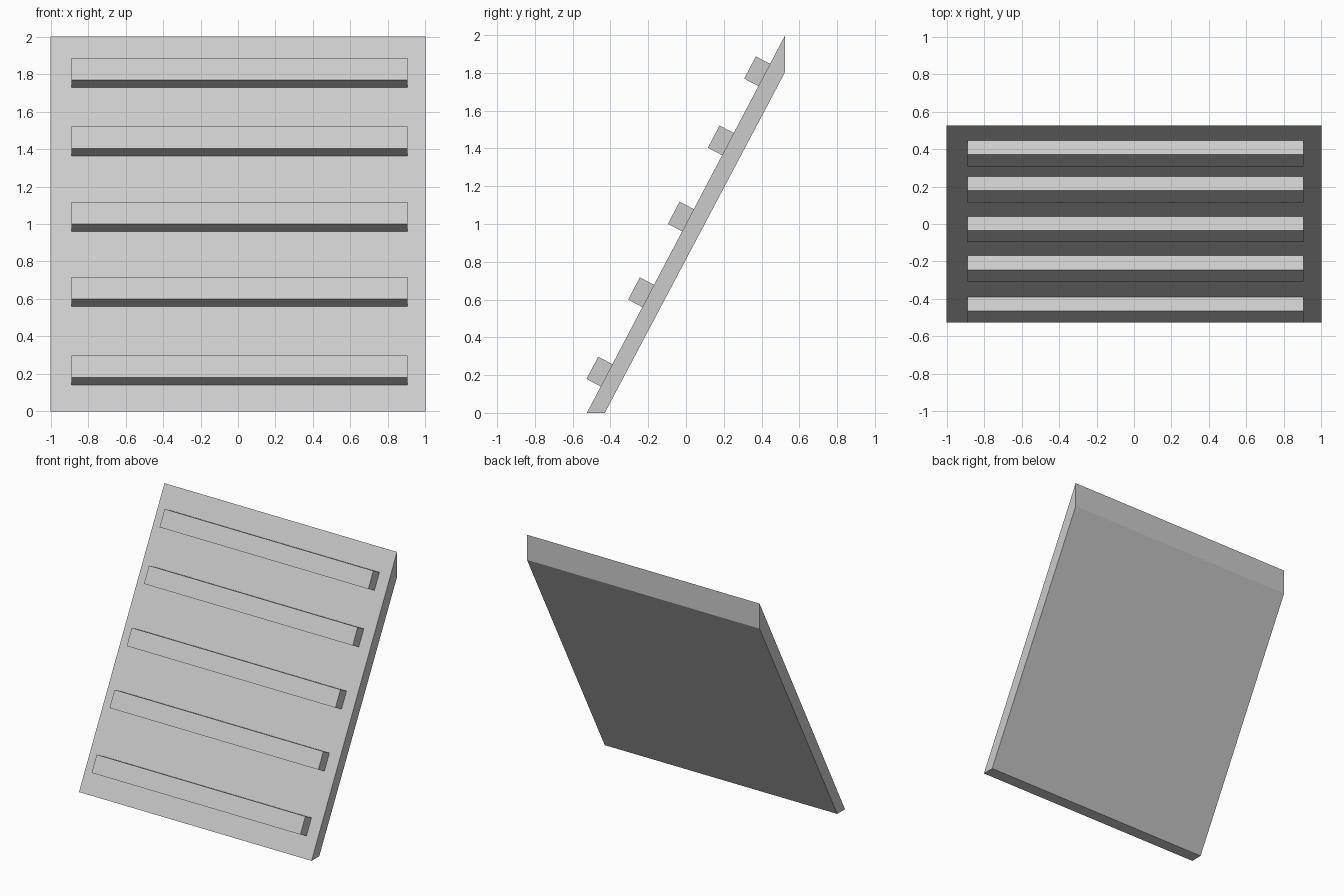
import bpy
import bmesh
from mathutils import Vector

if "Cube" in bpy.data.objects:
    bpy.data.objects.remove(bpy.data.objects["Cube"])


def extrude_profile(name, profile, x0, x1):
    """Extrude a (y, z) profile along x into a closed prism."""
    bm = bmesh.new()
    face = bm.faces.new([bm.verts.new((x0, y, z)) for y, z in profile])
    ext = bmesh.ops.extrude_face_region(bm, geom=[face])
    moved = [v for v in ext["geom"] if isinstance(v, bmesh.types.BMVert)]
    bmesh.ops.translate(bm, verts=moved, vec=(x1 - x0, 0, 0))
    bmesh.ops.recalc_face_normals(bm, faces=bm.faces)
    mesh = bpy.data.meshes.new(name)
    bm.to_mesh(mesh)
    bm.free()
    obj = bpy.data.objects.new(name, mesh)
    bpy.context.collection.objects.link(obj)
    return obj


# Sloping board, cut level at the foot and plumb at the top
HALF_Y, HEIGHT = 0.525, 2.0
extrude_profile("ramp_board",
                [(-HALF_Y, 0), (-0.43, 0), (HALF_Y, 1.805), (HALF_Y, HEIGHT)],
                -1, 1)

# Cleats sitting square on the front slope
along = Vector((2 * HALF_Y, HEIGHT)).normalized()
out = Vector((-along.y, along.x))
CLEAT_WIDTH, CLEAT_DEPTH, SINK = 0.133, 0.085, 0.003

for i, z in enumerate((0.14, 0.56, 0.961, 1.364, 1.73), 1):
    foot = Vector((-HALF_Y + z * 2 * HALF_Y / HEIGHT, z))
    low_in, low_out = foot - out * SINK, foot + out * CLEAT_DEPTH
    step = along * CLEAT_WIDTH
    extrude_profile(f"cleat_{i}",
                    [low_in, low_out, low_out + step, low_in + step],
                    -0.89, 0.905)
